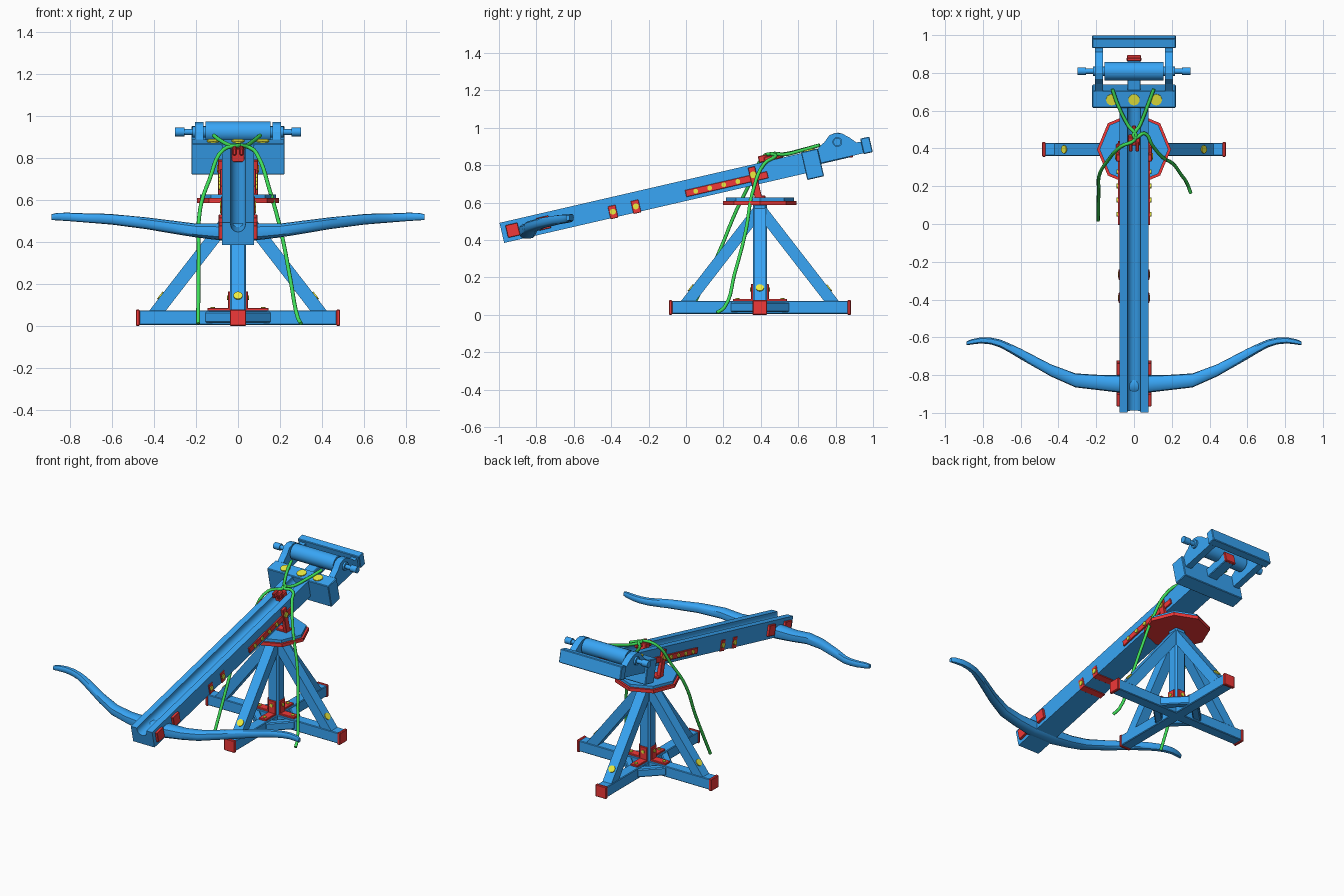
import bpy, bmesh
from math import radians, cos, sin, pi
from mathutils import Matrix, Vector

if "Cube" in bpy.data.objects:
    bpy.data.objects.remove(bpy.data.objects["Cube"])

def material(name, rgb):
    m = bpy.data.materials.new(name)
    m.diffuse_color = (*rgb, 1)
    m.use_nodes = True
    m.node_tree.nodes["Principled BSDF"].inputs["Base Color"].default_value = m.diffuse_color
    return m

BLUE = material("blue", (0.04, 0.38, 0.92))
RED = material("red", (0.88, 0.04, 0.04))
GREEN = material("green", (0.05, 0.75, 0.1))
YELLOW = material("yellow", (0.85, 0.85, 0.05))

I = Matrix.Identity(4)
# Tilted stock frame: x across, y along the stock, z above its top face
STOCK = Matrix.Translation((0, -0.997, 0.492)) @ Matrix.Rotation(radians(13), 4, 'X')
BASE = Matrix.Translation((0, 0.395, 0))

def finish(name, bm, mat, M=I, bevel=0, smooth=False):
    bmesh.ops.recalc_face_normals(bm, faces=bm.faces)
    if bevel:
        bmesh.ops.bevel(bm, geom=bm.edges[:], offset=bevel, segments=1, affect='EDGES')
    bm.transform(M)
    me = bpy.data.meshes.new(name)
    bm.to_mesh(me)
    bm.free()
    if smooth:
        me.shade_smooth()
        me.set_sharp_from_angle(angle=radians(35))
    me.materials.append(mat)
    ob = bpy.data.objects.new(name, me)
    bpy.context.collection.objects.link(ob)
    return ob

def box(name, x, y, z, mat, M=I, bevel=0.004):
    bm = bmesh.new()
    bmesh.ops.create_cube(bm, size=1)
    lo, hi = Vector((x[0], y[0], z[0])), Vector((x[1], y[1], z[1]))
    for v in bm.verts:
        v.co = (lo + hi) / 2 + Vector([a * b for a, b in zip(v.co, hi - lo)])
    return finish(name, bm, mat, M, bevel)

def cylinder(name, r, depth, mat, M, sides=16, r2=None, smooth=True):
    bm = bmesh.new()
    bmesh.ops.create_cone(bm, cap_ends=True, segments=sides, radius1=r,
                          radius2=r if r2 is None else r2, depth=depth)
    return finish(name, bm, mat, M, smooth=smooth)

def loft(name, rings, mat, M=I, smooth=False):
    bm = bmesh.new()
    rows = [[bm.verts.new(p) for p in ring] for ring in rings]
    n = len(rows[0])
    for a, b in zip(rows, rows[1:]):
        for i in range(n):
            bm.faces.new((a[i], a[(i + 1) % n], b[(i + 1) % n], b[i]))
    bm.faces.new(rows[0])
    bm.faces.new(rows[-1])
    return finish(name, bm, mat, M, smooth=smooth)

def at(x, y, z, M=STOCK, axis=None):
    m = M @ Matrix.Translation((x, y, z))
    return m @ Matrix.Rotation(pi / 2, 4, axis) if axis else m

# Stock with a round-bottomed bolt groove
groove = [(0.035 * cos(a), -0.01 - 0.035 * sin(a)) for a in [pi * i / 10 for i in range(11)]]
prof = [(-0.077, 0), (-0.077, -0.11), (0.077, -0.11), (0.077, 0), (0.035, 0)] + groove + [(-0.035, 0)]
loft("stock", [[(x, s, z) for x, z in prof] for s in (0, 1.67)], BLUE, STOCK, True)

# Rear block, winch frame and slider end
box("rear_block", (-0.222, 0.222), (1.655, 1.747), (-0.147, 0.005), BLUE, STOCK)
box("winch_end_bar", (-0.222, 0.222), (1.98, 2.03), (-0.08, 0.005), BLUE, STOCK)
box("slider_tail", (-0.035, 0.035), (1.74, 1.91), (-0.08, -0.02), BLUE, STOCK)
box("slider_tail_cap", (-0.038, 0.038), (1.905, 1.922), (-0.083, -0.015), RED, STOCK)
cheek = [(1.745, -0.075), (1.985, -0.075), (1.985, -0.012), (1.955, -0.01), (1.925, 0.025),
         (1.893, 0.052), (1.858, 0.064), (1.824, 0.06), (1.79, 0.03), (1.745, 0.004)]
for side, sx in (("left", -1), ("right", 1)):
    loft(f"winch_cheek_{side}", [[(sx * x, s, t) for s, t in cheek] for x in (0.164, 0.206)], BLUE, STOCK)
    cylinder(f"winch_collar_{side}", 0.026, 0.065, BLUE, at(sx * 0.185, 1.857, 0.015, axis='Y'))
    cylinder(f"winch_handle_{side}", 0.021, 0.045, BLUE, at(sx * 0.277, 1.857, 0.015, axis='Y'))
cylinder("winch_axle", 0.014, 0.58, BLUE, at(0, 1.857, 0.015, axis='Y'))
cylinder("winch_drum", 0.05, 0.31, BLUE, at(0, 1.857, 0.015, axis='Y'), 20)
for i in (-1, 0, 1):
    cylinder(f"block_bolt_{i + 2}", 0.03, 0.012, YELLOW, at(i * 0.118, 1.7, 0.005))

# Bow: x, y, z, half depth, half height, mirrored across the stock
half = [(0.075, -0.847, 0.448, 0.046, 0.041), (0.2, -0.838, 0.455, 0.04, 0.033),
        (0.31, -0.828, 0.471, 0.037, 0.031), (0.44, -0.775, 0.49, 0.032, 0.028),
        (0.60, -0.688, 0.508, 0.028, 0.025), (0.66, -0.656, 0.512, 0.024, 0.024),
        (0.71, -0.632, 0.514, 0.021, 0.022), (0.76, -0.619, 0.517, 0.018, 0.021),
        (0.81, -0.616, 0.52, 0.016, 0.02), (0.86, -0.624, 0.521, 0.014, 0.018),
        (0.888, -0.632, 0.519, 0.01, 0.014)]
path = [(-x, *r) for x, *r in reversed(half)] + half

def rounded(v):
    return (abs(v) ** 0.75) * (1 if v > 0 else -1)

rings = [[(x, y + hy * rounded(cos(k * pi / 6)), z + hz * rounded(sin(k * pi / 6)))
          for k in range(12)] for x, y, z, hy, hz in path]
loft("bow", rings, BLUE, smooth=True)

# Iron fittings on both sides of the stock
for side, sx in (("left", -1), ("right", 1)):
    def plate(name, x, s, t):
        box(f"{name}_{side}", sorted((sx * 0.07, sx * x)), s, t, RED, STOCK, 0.002)

    def bolt(name, s, t, r, x):
        cylinder(f"{name}_{side}", r, 0.012, YELLOW, at(sx * x, s, t, axis='Y'), 12)

    for i, s in enumerate((0.06, 0.229)):
        plate(f"bow_plate_{i}", 0.092, (s - 0.033, s + 0.033), (-0.088, -0.02))
    for i, s in enumerate((0.604, 0.73)):
        bolt(f"strap_bolt_{i}", s, -0.078, 0.016, 0.08)
    plate("long_strap", 0.086, (1.005, 1.455), (-0.09, -0.053))
    for i in range(4):
        bolt(f"long_strap_bolt_{i}", 1.06 + i * 0.077, -0.071, 0.013, 0.086)
    plate("yoke_arm", 0.095, (1.36, 1.398), (-0.195, -0.012))
    bolt("yoke_bolt", 1.379, -0.055, 0.018, 0.095)
for i, s in enumerate((0.604, 0.73)):
    box(f"stock_strap_{i}", (-0.081, 0.081), (s - 0.021, s + 0.021), (-0.115, -0.045), RED, STOCK, 0.002)

# Trigger claw
box("trigger_block", (-0.032, 0.032), (1.455, 1.5), (-0.04, 0.025), RED, STOCK)
for side, sx in (("left", -1), ("right", 1)):
    box(f"trigger_claw_{side}", sorted((sx * 0.008, sx * 0.026)), (1.425, 1.475), (0.0, 0.036), RED, STOCK)
box("trigger_lever", (-0.01, 0.01), (1.49, 1.56), (0.0, 0.015), RED, STOCK)

# Turntable
cylinder("turntable_rim", 0.196, 0.022, RED, at(0, 0, 0.598, BASE), 8, smooth=False)
cylinder("turntable_top", 0.182, 0.024, BLUE, at(0, 0, 0.615, BASE), 8, smooth=False)
box("yoke_base", (-0.095, 0.095), (-0.03, 0.03), (0.62, 0.638), RED, BASE)

# Stand: post, crossed feet, struts, brackets and diagonal braces
box("post", (-0.038, 0.038), (-0.038, 0.038), (0.01, 0.595), BLUE, BASE, 0.01)
box("foot_across", (-0.475, 0.475), (-0.035, 0.035), (0.005, 0.075), BLUE, BASE)
box("foot_along", (-0.035, 0.035), (-0.475, 0.475), (0.005, 0.075), BLUE, BASE)
slope = Vector((-0.4, 0, 0.515))
tilt = slope.to_track_quat('Z', 'Y').to_matrix().to_4x4()
u = slope.normalized()
out = Vector((u.z, 0, -u.x))
strut = [[(p.x, w, p.z) for d, w in ((-1, -0.032), (-1, 0.032), (1, 0.032), (1, -0.032))
          for p in (q + out * 0.031 * d,)]
         for q in (Vector((0.405, 0, 0.045)), Vector((0.01, 0, 0.555)))]
face = Vector((0.385, 0, 0.135))
for k in range(4):
    M = BASE @ Matrix.Rotation(k * pi / 2, 4, 'Z')
    box(f"foot_cap_{k}", (0.468, 0.487), (-0.039, 0.039), (0, 0.079), RED, M)
    loft(f"strut_{k}", strut, BLUE, M)
    turn = out.to_track_quat('Z', 'Y').to_matrix().to_4x4()
    root = Vector((0.405, 0, 0.045)) + u * 0.10 + out * 0.031
    cylinder(f"strut_bolt_{k}", 0.022, 0.012, YELLOW, M @ Matrix.Translation(root) @ turn, 12)
    box(f"bracket_upright_{k}", (0.036, 0.048), (-0.026, 0.026), (0.07, 0.165), RED, M, 0.002)
    box(f"bracket_base_{k}", (0.036, 0.145), (-0.026, 0.026), (0.07, 0.086), RED, M, 0.002)
    cylinder(f"bracket_bolt_{k}", 0.011, 0.008, YELLOW, at(0.12, 0, 0.087, M), 10)
    cylinder(f"bracket_upright_bolt_{k}", 0.011, 0.008, YELLOW, at(0.049, 0, 0.135, M, 'Y'), 10)
    D = M @ Matrix.Rotation(pi / 4, 4, 'Z')
    box(f"brace_{k}", (0.09, 0.136), (-0.09, 0.09), (0.015, 0.068), BLUE, D, 0.006)

# Ropes
def rope(name, pts):
    cu = bpy.data.curves.new(name, 'CURVE')
    cu.dimensions = '3D'
    cu.bevel_depth = 0.0095
    cu.bevel_resolution = 2
    cu.resolution_u = 5
    cu.use_fill_caps = True
    sp = cu.splines.new('BEZIER')
    sp.bezier_points.add(len(pts) - 1)
    for b, p in zip(sp.bezier_points, pts):
        b.co = p
        b.handle_left_type = b.handle_right_type = 'AUTO'
    cu.materials.append(GREEN)
    bpy.context.collection.objects.link(bpy.data.objects.new(name, cu))

rope("rope_left", [(-0.115, 0.715, 0.908), (-0.085, 0.63, 0.885), (-0.03, 0.52, 0.86), (0.01, 0.46, 0.862),
                   (-0.07, 0.41, 0.84), (-0.135, 0.34, 0.70), (-0.18, 0.27, 0.56), (-0.187, 0.17, 0.32),
                   (-0.19, 0.02, 0.012)])
rope("rope_right", [(0.105, 0.715, 0.908), (0.07, 0.62, 0.88), (0.03, 0.52, 0.857), (0.0, 0.46, 0.862),
                    (0.055, 0.48, 0.85), (0.095, 0.42, 0.81), (0.15, 0.355, 0.65), (0.205, 0.32, 0.45),
                    (0.25, 0.26, 0.22), (0.285, 0.205, 0.04), (0.3, 0.165, 0.012)])
